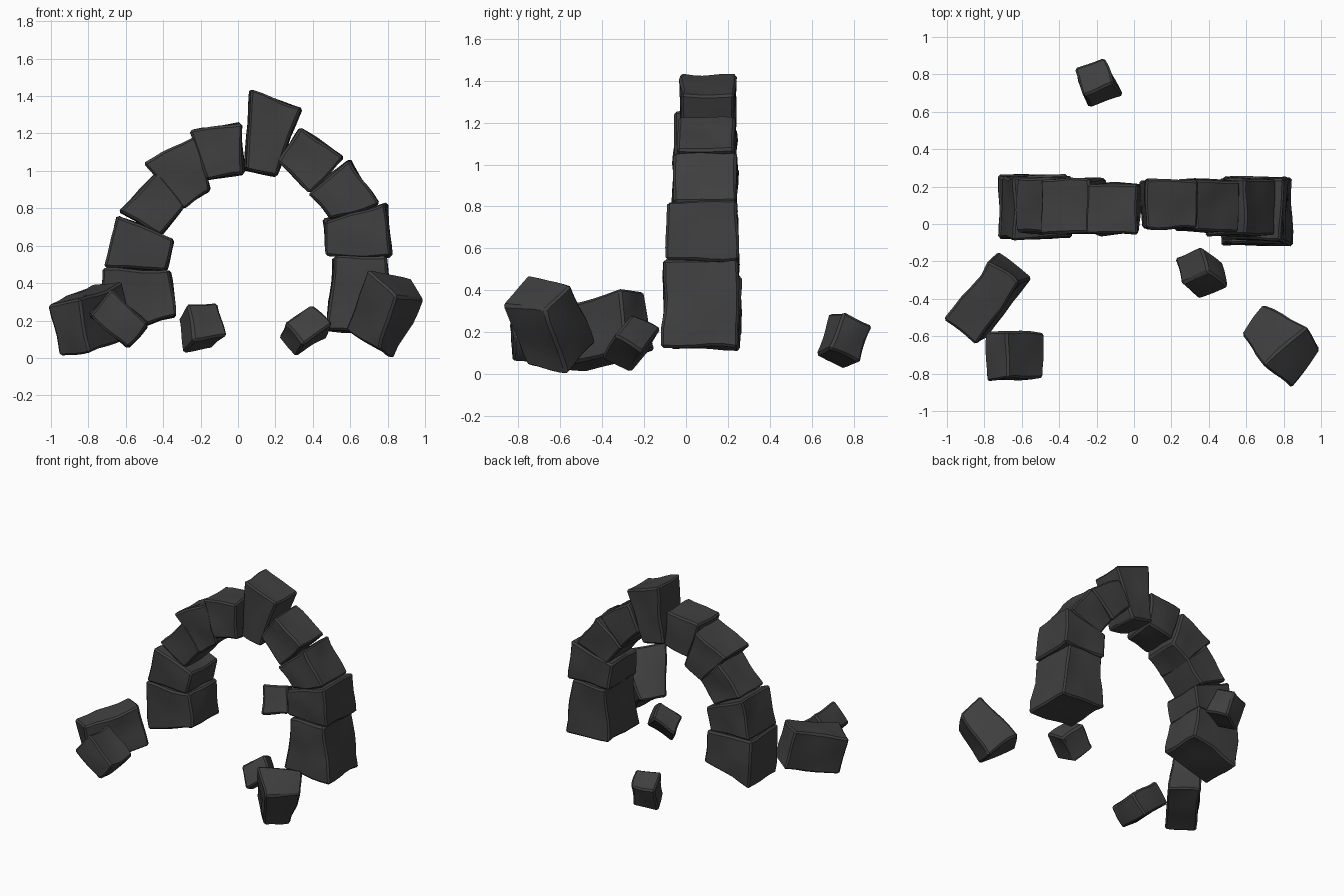
import bpy, bmesh
from mathutils import Vector, noise

if "Cube" in bpy.data.objects:
    bpy.data.objects.remove(bpy.data.objects["Cube"])

stone = bpy.data.materials.new("dark grey stone")
stone.diffuse_color = (0.05, 0.05, 0.05, 1)
stone.use_nodes = True
stone.node_tree.nodes["Principled BSDF"].inputs["Base Color"].default_value = stone.diffuse_color


def block(name, corners, seed, rough):
    """Uneven six-sided stone: corners are ring 0-3 and the opposite ring 4-7."""
    bm = bmesh.new()
    v = [bm.verts.new(c) for c in corners]
    for f in ((0, 1, 2, 3), (7, 6, 5, 4), (0, 4, 5, 1), (1, 5, 6, 2), (2, 6, 7, 3), (3, 7, 4, 0)):
        bm.faces.new([v[i] for i in f])
    bmesh.ops.recalc_face_normals(bm, faces=bm.faces)
    bmesh.ops.bevel(bm, geom=bm.edges[:], offset=0.012, segments=1, affect='EDGES')
    bmesh.ops.subdivide_edges(bm, edges=[e for e in bm.edges if e.calc_length() > 0.05],
                              cuts=4, use_grid_fill=True)
    off = Vector((seed * 3.7, seed * 1.9, seed * 5.3))
    for p in bm.verts:
        p.co += noise.noise_vector(p.co * 5.5 + off) * rough
    me = bpy.data.meshes.new(name)
    bm.to_mesh(me)
    bm.free()
    me.materials.append(stone)
    ob = bpy.data.objects.new(name, me)
    bpy.context.collection.objects.link(ob)
    bpy.ops.object.select_all(action='DESELECT')
    ob.select_set(True)
    bpy.context.view_layer.objects.active = ob
    bpy.ops.object.shade_smooth_by_angle(angle=0.5)


# Arch stones: outline in x,z (outer edge, then inner edge), front y, back y
arch = {
    "left_foot":     ((-.725, .475), (-.36, .465), (-.335, .22), (-.71, .115), -.075, .26),
    "left_stone_1":  ((-.64, .76), (-.345, .63), (-.38, .465), (-.715, .485), -.075, .25),
    "left_stone_2":  ((-.435, .99), (-.285, .815), (-.41, .66), (-.635, .78), -.05, .245),
    "left_stone_3":  ((-.235, 1.185), (-.145, .895), (-.295, .80), (-.505, 1.04), -.05, .245),
    "left_stone_4":  ((.025, 1.255), (.03, .985), (-.165, .95), (-.26, 1.215), -.055, .21),
    "keystone":      ((.345, 1.33), (.20, .965), (.03, 1.01), (.065, 1.435), -.025, .235),
    "right_stone_3": ((.565, 1.07), (.385, .885), (.22, 1.045), (.33, 1.235), -.04, .235),
    "right_stone_2": ((.755, .82), (.50, .735), (.38, .875), (.595, 1.07), -.06, .24),
    "right_stone_1": ((.82, .54), (.475, .545), (.46, .735), (.79, .83), -.085, .245),
    "right_foot":    ((.79, .54), (.51, .54), (.475, .145), (.85, .125), -.11, .25),
}
for i, (name, (a, b, c, d, y0, y1)) in enumerate(arch.items()):
    block(name, [(x, y, z) for y in (y0, y1) for x, z in (a, b, c, d)], i, 0.018)

# Fallen stones: centre and three half-length axes
fallen = {
    "fallen_left_large": ((-.785, -.40, .205), (.115, .165, .05), (-.03, -.02, .14), (.085, -.065, .012)),
    "fallen_left_front": ((-.635, -.705, .205), (.10, 0, -.09), (.058, .003, .065), (0, .125, 0)),
    "fallen_back":       ((-.20, .76, .165), (.083, .032, .01), (-.017, .036, .095), (-.032, .072, -.037)),
    "fallen_middle":     ((.355, -.26, .145), (.08, .03, .048), (-.052, .045, .058), (.02, -.068, .037)),
}
ring = ((-1, -1), (1, -1), (1, 1), (-1, 1))
for i, (name, vecs) in enumerate(fallen.items()):
    o, u, v, w = map(Vector, vecs)
    block(name, [o + s * u + p * v + q * w for s in (-1, 1) for p, q in ring], i + 20, 0.02)

# Large tapered stone fallen at the front right
block("fallen_right_large",
      [(.69, -.75, .47), (.845, -.88, .33), (1.0, -.67, .31), (.93, -.55, .43),
       (.57, -.585, .15), (.755, -.75, .03), (.84, -.57, .0), (.69, -.42, .16)], 31, 0.018)
